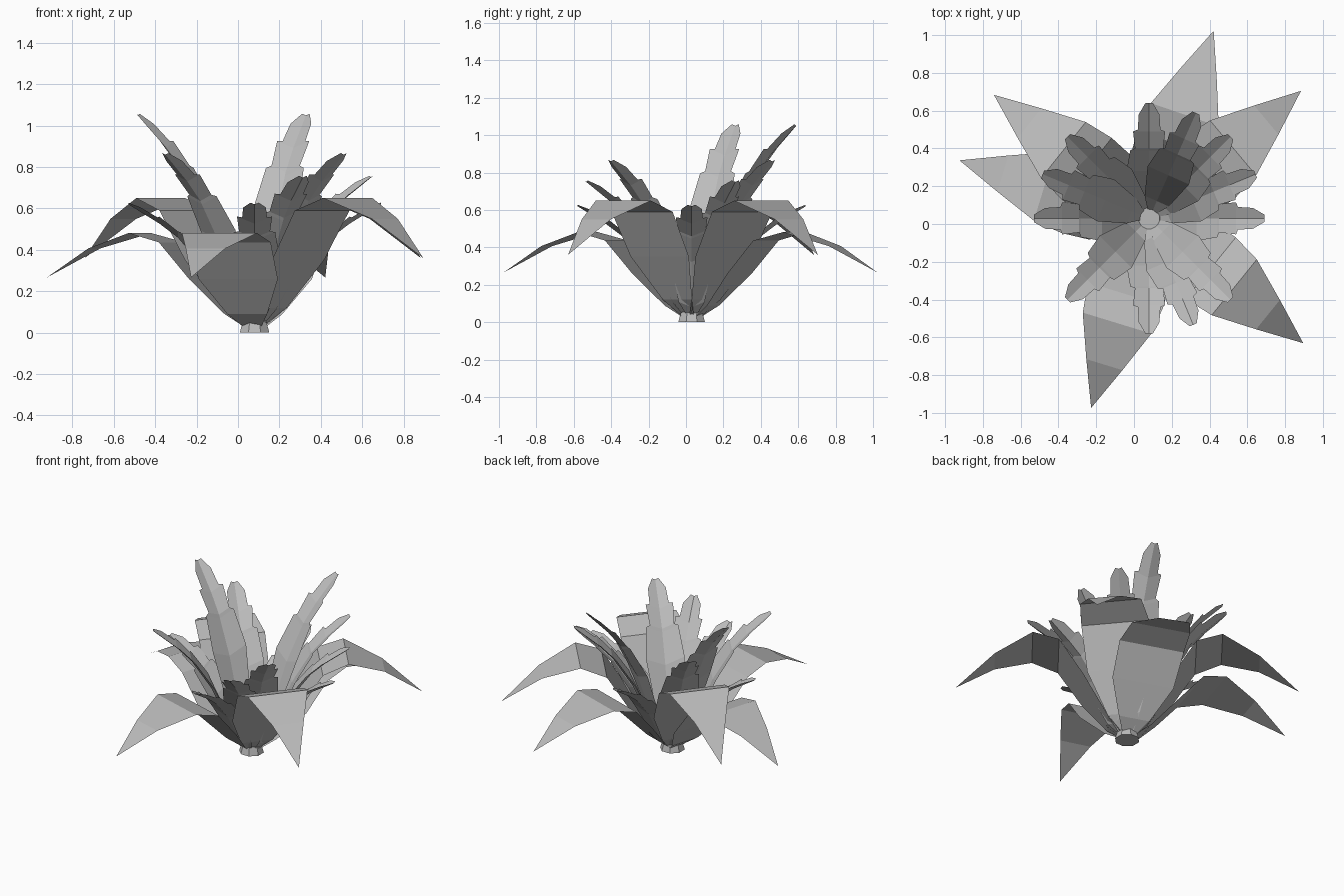
import bpy, bmesh, math
from mathutils import Matrix

old = bpy.data.objects.get("Cube")
if old:
    bpy.data.objects.remove(old)

CENTRE = (0.08, 0.03, 0)

grey = bpy.data.materials.new("leaf grey")
grey.use_nodes = True
grey.diffuse_color = (0.5, 0.5, 0.5, 1)
grey.node_tree.nodes["Principled BSDF"].inputs["Base Color"].default_value = (0.5, 0.5, 0.5, 1)


def finish(bm, name):
    mesh = bpy.data.meshes.new(name)
    bm.to_mesh(mesh)
    bm.free()
    mesh.materials.append(grey)
    obj = bpy.data.objects.new(name, mesh)
    bpy.context.collection.objects.link(obj)
    return obj


def leaf(name, profile, angle, height, lift):
    """Strip along a (reach, height, half width) profile, with raised edges."""
    bm = bmesh.new()
    rows = []
    for r, z, w in profile:
        rise = z * height
        rows.append([bm.verts.new((r, s * w, rise + abs(s) * lift * w)) for s in (-1, 0, 1)])
    for a, b in zip(rows, rows[1:]):
        for i in (0, 1):
            bm.faces.new((a[i], b[i], b[i + 1], a[i + 1]))
    bmesh.ops.remove_doubles(bm, verts=bm.verts, dist=0.0001)
    turn = Matrix.Translation(CENTRE) @ Matrix.Rotation(math.radians(angle), 4, "Z")
    bm.transform(turn)
    return finish(bm, name)


# Broad outer leaves that arch over and droop to a point
outer = [(0.03, 0.03, 0.04), (0.12, 0.12, 0.10), (0.27, 0.35, 0.20), (0.42, 0.59, 0.21),
         (0.58, 0.65, 0.19), (0.81, 0.55, 0.10), (1.05, 0.36, 0)]
for height, angles in ((0.74, (71, 163, 253)), (1, (40, 141.5, -39))):
    for angle in angles:
        leaf("outer_leaf", outer, angle, height, 0)

# Upright inner leaves with stepped, toothed edges
inner = [(0.03, 0.03, 0.02), (0.10, 0.13, 0.07), (0.25, 0.52, 0.12), (0.36, 0.72, 0.10),
         (0.37, 0.74, 0.075), (0.46, 0.85, 0.085), (0.47, 0.86, 0.06),
         (0.55, 0.94, 0.055), (0.61, 1.0, 0.02)]
rings = ((0.62, (0, 90, 180, 270)), (0.86, (45, 135, 225, 315)),
         (0.75, (22.5, 292.5)), (1.05, (66, 157.5)))
for height, angles in rings:
    for angle in angles:
        leaf("inner_leaf", inner, angle, height, 0.4)

# Short eight-sided stem
bm = bmesh.new()
bmesh.ops.create_cone(bm, cap_ends=True, segments=8, radius1=0.077, radius2=0.06, depth=0.06)
bm.transform(Matrix.Translation((CENTRE[0], CENTRE[1], 0.03)) @ Matrix.Rotation(math.pi / 8, 4, "Z"))
finish(bm, "stem")
